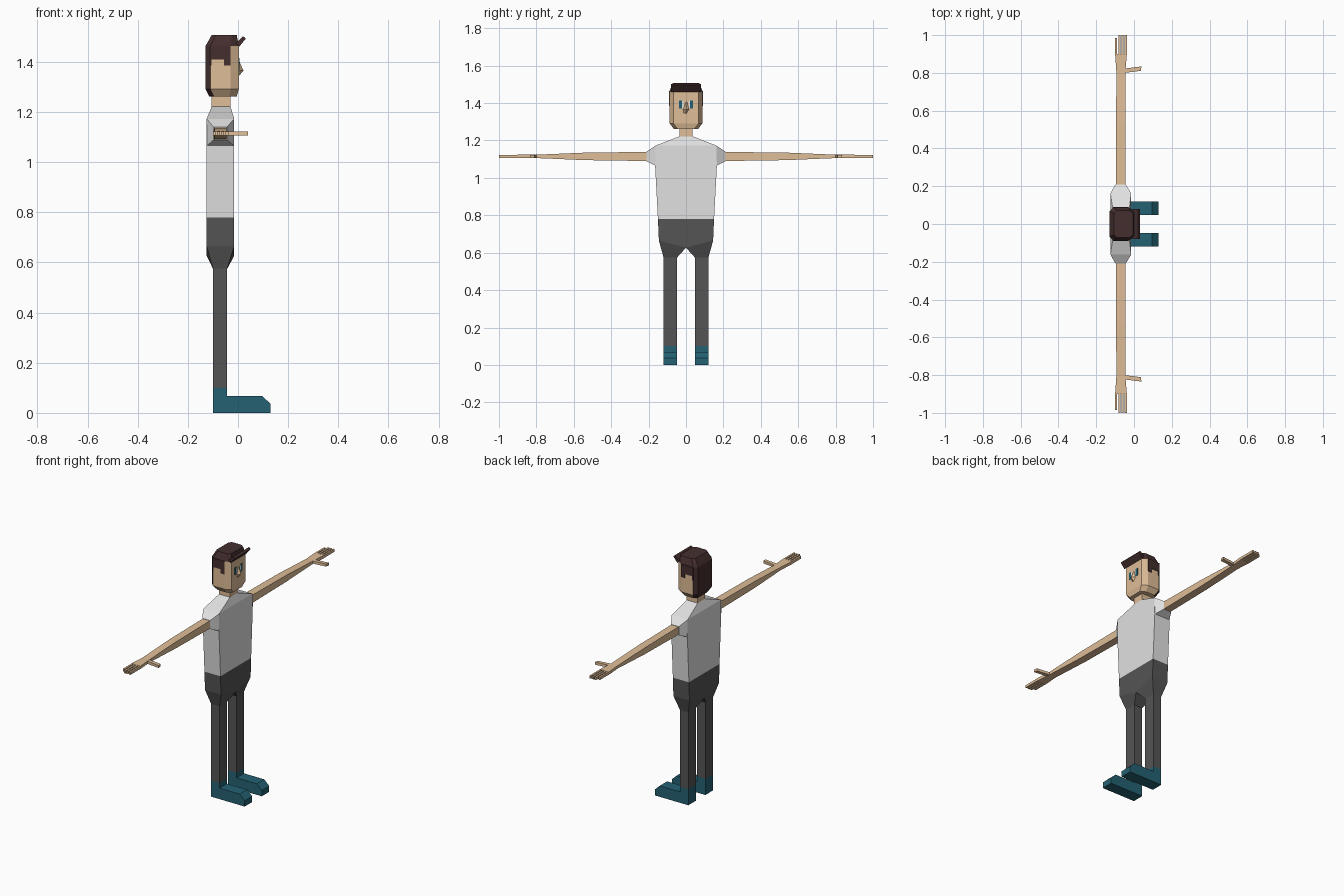
import bpy, bmesh

cube = bpy.data.objects.get("Cube")
if cube:
    bpy.data.objects.remove(cube, do_unlink=True)


def material(name, rgb):
    m = bpy.data.materials.new(name)
    m.use_nodes = True
    color = (*rgb, 1)
    m.diffuse_color = color
    m.node_tree.nodes["Principled BSDF"].inputs["Base Color"].default_value = color
    return m


SKIN = material("skin", (0.74, 0.51, 0.31))
SHIRT = material("light_grey_cloth", (0.75, 0.75, 0.75))
PANTS = material("dark_grey_cloth", (0.09, 0.09, 0.09))
SHOE = material("teal", (0.017, 0.12, 0.17))
HAIR = material("dark_brown", (0.06, 0.028, 0.028))
WHITE = material("eye_white", (0.85, 0.85, 0.85))


def loft(name, rings, mats, side=1, rule=None):
    """Skin equal-length rings of points and cap both ends; side -1 mirrors in y."""
    bm = bmesh.new()
    loops = [[bm.verts.new((x, y * side, z)) for x, y, z in ring] for ring in rings]
    n = len(loops[0])
    for a, b in zip(loops, loops[1:]):
        for i in range(n):
            j = (i + 1) % n
            bm.faces.new((a[i], a[j], b[j], b[i]))
    bm.faces.new(loops[0])
    bm.faces.new(loops[-1])
    bmesh.ops.recalc_face_normals(bm, faces=bm.faces)
    if rule:
        for f in bm.faces:
            f.material_index = rule(f.calc_center_median())
    mesh = bpy.data.meshes.new(name)
    bm.to_mesh(mesh)
    bm.free()
    for m in mats:
        mesh.materials.append(m)
    ob = bpy.data.objects.new(name, mesh)
    bpy.context.collection.objects.link(ob)
    return ob


def rect(x0, x1, y0, z0, y1, z1):
    """Four-point ring: flat when z0 == z1, upright when y0 == y1."""
    return [(x0, y0, z0), (x1, y0, z0), (x1, y1, z1), (x0, y1, z1)]


def prism(name, profile, lo, hi, mat, side=1, axis="y"):
    """Extrude an xz profile along y, or an xy profile along z."""
    def place(p, t):
        return (p[0], t, p[1]) if axis == "y" else (p[0], p[1], t)
    return loft(name, [[place(p, t) for p in profile] for t in (lo, hi)], [mat], side)


def box_profile(a0, a1, b0, b1):
    return [(a0, b0), (a1, b0), (a1, b1), (a0, b1)]


def octagon(x0, x1, w, z, back, front, cut):
    """Head cross-section with chamfered corners."""
    return [(x0, -w + cut, z), (x0 + back, -w, z), (x1 - front, -w, z), (x1, -w + cut, z),
            (x1, w - cut, z), (x1 - front, w, z), (x0 + back, w, z), (x0, w - cut, z)]


# Torso
BACK, FRONT = -0.125, -0.015
loft("shirt", [rect(x0, x1, -w, z, w, z) for x0, x1, w, z in (
    (BACK, FRONT, 0.15, 0.78), (BACK, FRONT, 0.165, 1.065),
    (BACK, FRONT, 0.162, 1.173), (-0.105, -0.03, 0.036, 1.222))], [SHIRT])
loft("neck", [rect(-0.105, -0.03, -0.036, z, 0.036, z) for z in (1.21, 1.28)], [SKIN])

# Head, with hair on the crown and the back
loft("head", [octagon(-0.115, -0.005, 0.065, 1.262, 0.02, 0.03, 0.02),
              octagon(-0.13, 0.003, 0.088, 1.292, 0.02, 0.033, 0.02),
              octagon(-0.13, 0.003, 0.088, 1.463, 0.02, 0.033, 0.02),
              octagon(-0.105, -0.005, 0.072, 1.507, 0.015, 0.02, 0.015)],
     [SKIN, HAIR], rule=lambda c: int(c.z > 1.463 or c.x < -0.11))
prism("fringe", [(-0.008, 1.475), (0.02, 1.503), (0.031, 1.493), (0.004, 1.46)],
      -0.08, 0.08, HAIR)

# Nose
loft("nose", [[(0, -0.008, 1.41), (0, 0.008, 1.41), (0.002, 0, 1.41)],
              [(0, -0.018, 1.365), (0, 0.018, 1.365), (0.022, 0, 1.365)],
              [(0, -0.014, 1.345), (0, 0.014, 1.345), (0.004, 0, 1.345)]], [SKIN])

for side, tag in ((1, "left"), (-1, "right")):
    # Sideburn hair with a notch above the ear
    prism(f"{tag}_side_hair",
          [(-0.112, 1.465), (-0.112, 1.385), (-0.105, 1.385), (-0.105, 1.41),
           (-0.055, 1.41), (-0.055, 1.385), (-0.03, 1.385), (-0.03, 1.465)],
          0.086, 0.091, HAIR, side)

    # Eyes
    prism(f"{tag}_iris", box_profile(0.0, 0.005, 1.37, 1.415), 0.021, 0.037, SHOE, side)
    prism(f"{tag}_eye_white", box_profile(0.0, 0.005, 1.375, 1.41), 0.013, 0.021, WHITE, side)

    # Sleeve and arm down to the knuckles
    loft(f"{tag}_sleeve", [rect(BACK, FRONT, 0.162, 1.065, 0.162, 1.173),
                           rect(-0.098, -0.044, 0.21, 1.088, 0.21, 1.141)], [SHIRT], side)
    loft(f"{tag}_arm", [rect(x0, x1, y, z0, y, z1) for x0, x1, y, z0, z1 in (
        (-0.095, -0.046, 0.2, 1.09, 1.139), (-0.095, -0.046, 0.54, 1.095, 1.135),
        (-0.093, -0.046, 0.8, 1.106, 1.124), (-0.1, -0.038, 0.9, 1.106, 1.124))],
        [SKIN], side)

    # Fingers and thumb
    for i in range(4):
        x = -0.1 + i * 0.017
        prism(f"{tag}_finger_{i + 1}",
              box_profile(x, x + 0.011, 0.895, 0.985 if i == 0 else 1.0),
              1.107, 1.123, SKIN, side, "z")
    prism(f"{tag}_thumb", [(-0.05, 0.8), (0.036, 0.811), (0.04, 0.834), (-0.05, 0.823)],
          1.107, 1.123, SKIN, side, "z")

    # Hips tapering into the leg
    loft(f"{tag}_trouser", [rect(BACK, FRONT, 0, 0.78, 0.15, 0.78),
                            rect(BACK, FRONT, 0, 0.627, 0.145, 0.665),
                            rect(-0.1, -0.043, 0.047, 0.575, 0.12, 0.575),
                            rect(-0.1, -0.043, 0.047, 0.1, 0.12, 0.1)], [PANTS], side)

    # Ankle boot with a sloped toe
    prism(f"{tag}_shoe", [(-0.1, 0), (0.13, 0), (0.13, 0.036), (0.096, 0.068),
                          (-0.043, 0.068), (-0.043, 0.1), (-0.1, 0.1)],
          0.047, 0.12, SHOE, side)
